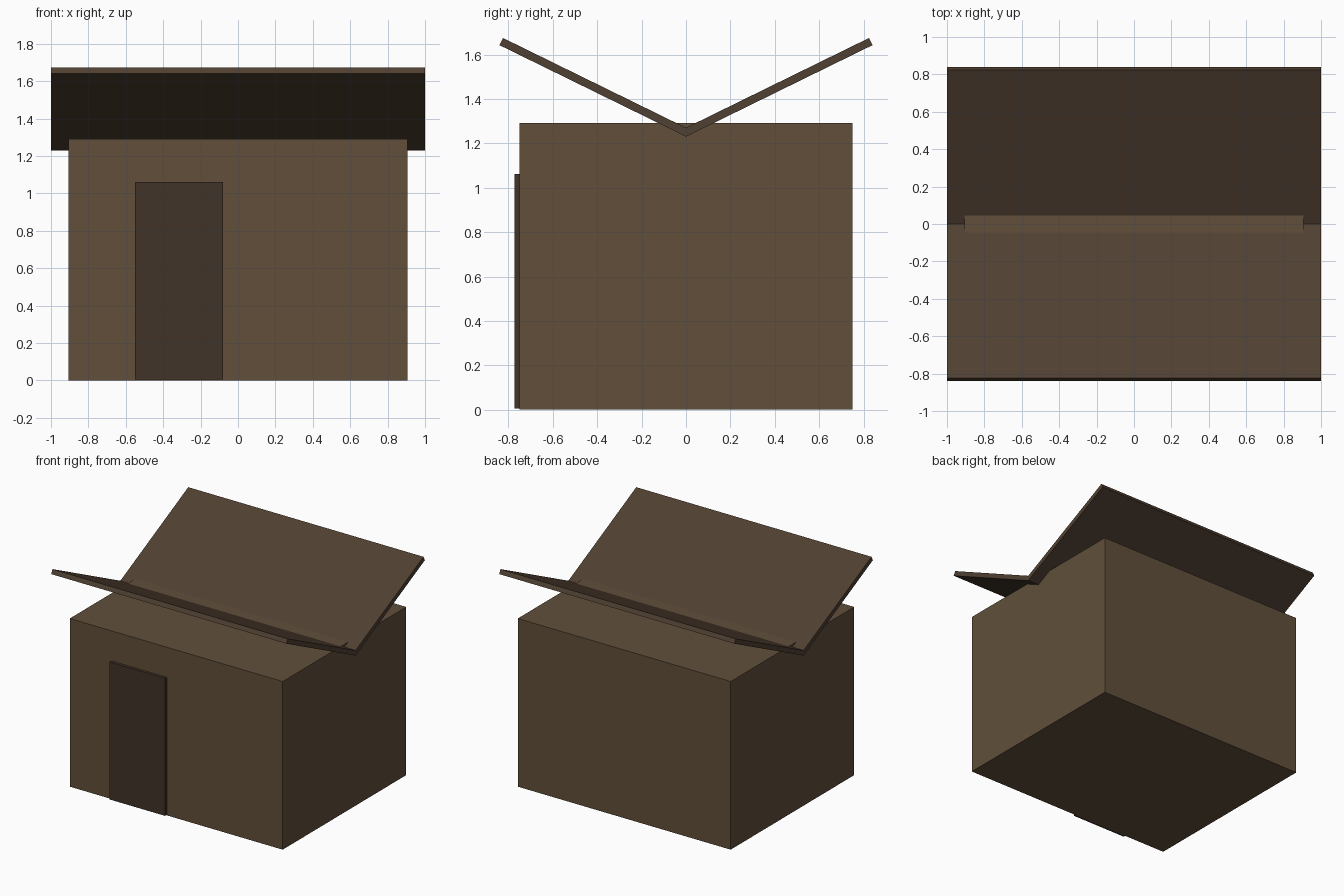
import bpy
from math import atan2, cos, sin, hypot

if "Cube" in bpy.data.objects:
    bpy.data.objects.remove(bpy.data.objects["Cube"])


def material(name, rgb):
    m = bpy.data.materials.new(name)
    m.diffuse_color = (*rgb, 1)
    m.use_nodes = True
    m.node_tree.nodes["Principled BSDF"].inputs["Base Color"].default_value = m.diffuse_color
    return m


def box(name, center, size, mat, tilt=0):
    bpy.ops.mesh.primitive_cube_add(size=1, location=center)
    ob = bpy.context.object
    ob.name = name
    ob.scale = size
    ob.rotation_euler.x = tilt
    ob.data.materials.append(mat)
    return ob


wall_brown = material("wall_brown", (0.12, 0.078, 0.043))
roof_brown = material("roof_brown", (0.08, 0.05, 0.031))
door_brown = material("door_brown", (0.052, 0.034, 0.021))

# Walls
box("walls", (0, 0, 0.646), (1.81, 1.5, 1.292), wall_brown)

# Door, set slightly proud of the front wall
box("door", (-0.315, -0.75, 0.533), (0.47, 0.045, 1.056), door_brown)

# Butterfly roof: two slabs whose undersides meet in a valley at y = 0
valley_z, reach, rise, thick = 1.23, 0.84, 0.412, 0.036
angle = atan2(rise, reach)
length = hypot(reach, rise)
cy = length / 2 * cos(angle) - thick / 2 * sin(angle)
cz = valley_z + length / 2 * sin(angle) + thick / 2 * cos(angle)
for side, name in ((-1, "front_roof"), (1, "back_roof")):
    box(name, (0, side * cy, cz), (2, length, thick), roof_brown, side * angle)
